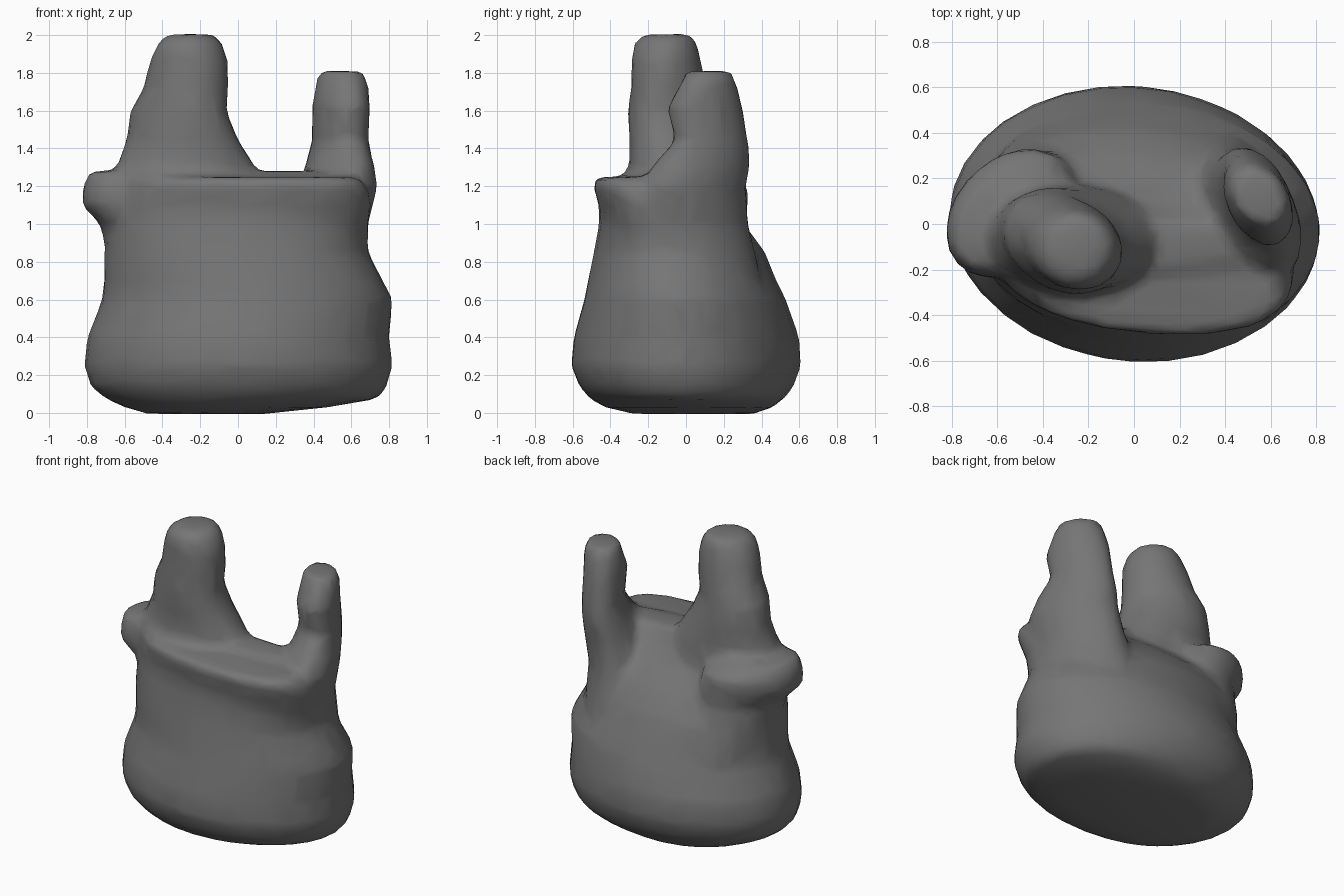
import bpy, bmesh, math

grey = bpy.data.materials.new("dark grey plastic")
grey.diffuse_color = (0.18, 0.18, 0.18, 1)


def loft(bm, rings, n=32):
    """Skin rings of (z, x_min, x_max, y_min, y_max, squareness, skew).
    Skew leans an oval diagonally without changing its extents."""
    loops = []
    for z, x0, x1, y0, y1, p, skew in rings:
        loop = []
        for i in range(n):
            a = 2 * math.pi * i / n
            c, s = math.cos(a), math.sin(a + skew)
            u = math.copysign(abs(c) ** (2 / p), c)
            v = math.copysign(abs(s) ** (2 / p), s)
            loop.append(bm.verts.new(((x0 + x1) / 2 + u * (x1 - x0) / 2,
                                      (y0 + y1) / 2 + v * (y1 - y0) / 2, z)))
        loops.append(loop)
    for a, b in zip(loops, loops[1:]):
        for i in range(n):
            j = (i + 1) % n
            bm.faces.new((a[i], a[j], b[j], b[i]))
    bm.faces.new(loops[0][::-1])
    bm.faces.new(loops[-1])


bm = bmesh.new()

# sagging sack: rounded base, back leaning forward to the mouth
loft(bm, [(-0.005, -0.48, 0.15, -0.28, 0.36, 2, 0),
          (0.03, -0.60, 0.48, -0.43, 0.46, 2, 0),
          (0.075, -0.70, 0.74, -0.51, 0.52, 2, -0.03),
          (0.14, -0.78, 0.79, -0.565, 0.57, 2, -0.05),
          (0.25, -0.815, 0.82, -0.61, 0.61, 1.97, -0.06),
          (0.40, -0.80, 0.80, -0.595, 0.60, 1.97, -0.06),
          (0.60, -0.72, 0.82, -0.54, 0.53, 2, -0.06),
          (0.70, -0.71, 0.77, -0.52, 0.48, 2.05, -0.08),
          (0.85, -0.71, 0.69, -0.49, 0.42, 2.15, -0.1),
          (1.00, -0.69, 0.69, -0.46, 0.31, 2.2, -0.15),
          (1.10, -0.66, 0.71, -0.46, 0.20, 2.2, -0.2),
          (1.19, -0.62, 0.69, -0.49, 0.09, 2.2, -0.25),
          (1.25, -0.58, 0.64, -0.48, 0.02, 2.2, -0.25)])

# low ridge along the back of the mouth
loft(bm, [(1.10, -0.45, 0.60, -0.30, 0.12, 2, 0),
          (1.28, -0.40, 0.55, -0.20, 0.02, 2, 0)])

# tall left handle, flaring into the mouth
loft(bm, [(1.00, -0.64, 0.10, -0.34, 0.18, 2, 0),
          (1.24, -0.66, 0.11, -0.32, 0.17, 2, 0),
          (1.34, -0.63, 0.07, -0.30, 0.16, 2, -0.1),
          (1.45, -0.59, 0.00, -0.30, 0.16, 2, -0.2),
          (1.60, -0.57, -0.06, -0.31, 0.14, 2, -0.25),
          (1.72, -0.50, -0.05, -0.29, 0.11, 2, -0.15),
          (1.86, -0.47, -0.05, -0.29, 0.08, 2, -0.1),
          (1.95, -0.43, -0.08, -0.28, 0.06, 2, 0),
          (2.005, -0.38, -0.12, -0.23, 0.03, 2, 0)])

# shorter right handle, running down the back right corner
loft(bm, [(0.70, 0.24, 0.68, -0.15, 0.40, 2, -0.4),
          (1.00, 0.27, 0.69, -0.20, 0.33, 2, -0.4),
          (1.20, 0.32, 0.74, -0.24, 0.32, 2, -0.4),
          (1.32, 0.36, 0.72, -0.17, 0.34, 2, -0.4),
          (1.44, 0.39, 0.69, -0.06, 0.33, 2, -0.35),
          (1.62, 0.39, 0.70, -0.10, 0.30, 2, -0.35),
          (1.74, 0.41, 0.69, -0.03, 0.27, 2, -0.3),
          (1.81, 0.43, 0.66, 0.00, 0.24, 2.1, -0.25)])

# bunched left shoulder, blending down into the back left side
loft(bm, [(0.50, -0.62, -0.10, -0.16, 0.47, 2, 0.1),
          (0.80, -0.69, -0.16, -0.18, 0.38, 2, 0.1),
          (1.00, -0.73, -0.20, -0.22, 0.32, 2, 0.2),
          (1.10, -0.83, -0.25, -0.24, 0.33, 2, 0.3),
          (1.20, -0.82, -0.27, -0.23, 0.33, 2, 0.3),
          (1.28, -0.79, -0.38, -0.20, 0.20, 2, 0.3)])

mesh = bpy.data.meshes.new("carrier_bag")
bm.to_mesh(mesh)
bm.free()
mesh.materials.append(grey)
bag = bpy.data.objects.new("carrier_bag", mesh)
bpy.context.collection.objects.link(bag)

# fuse the parts into one crumpled skin and soften the joins
fuse = bag.modifiers.new("fuse", 'REMESH')
fuse.mode = 'VOXEL'
fuse.voxel_size = 0.03
fuse.use_smooth_shade = True
soften = bag.modifiers.new("soften", 'SMOOTH')
soften.factor = 0.5
soften.iterations = 6
reduce = bag.modifiers.new("reduce", 'DECIMATE')
reduce.ratio = 0.1
